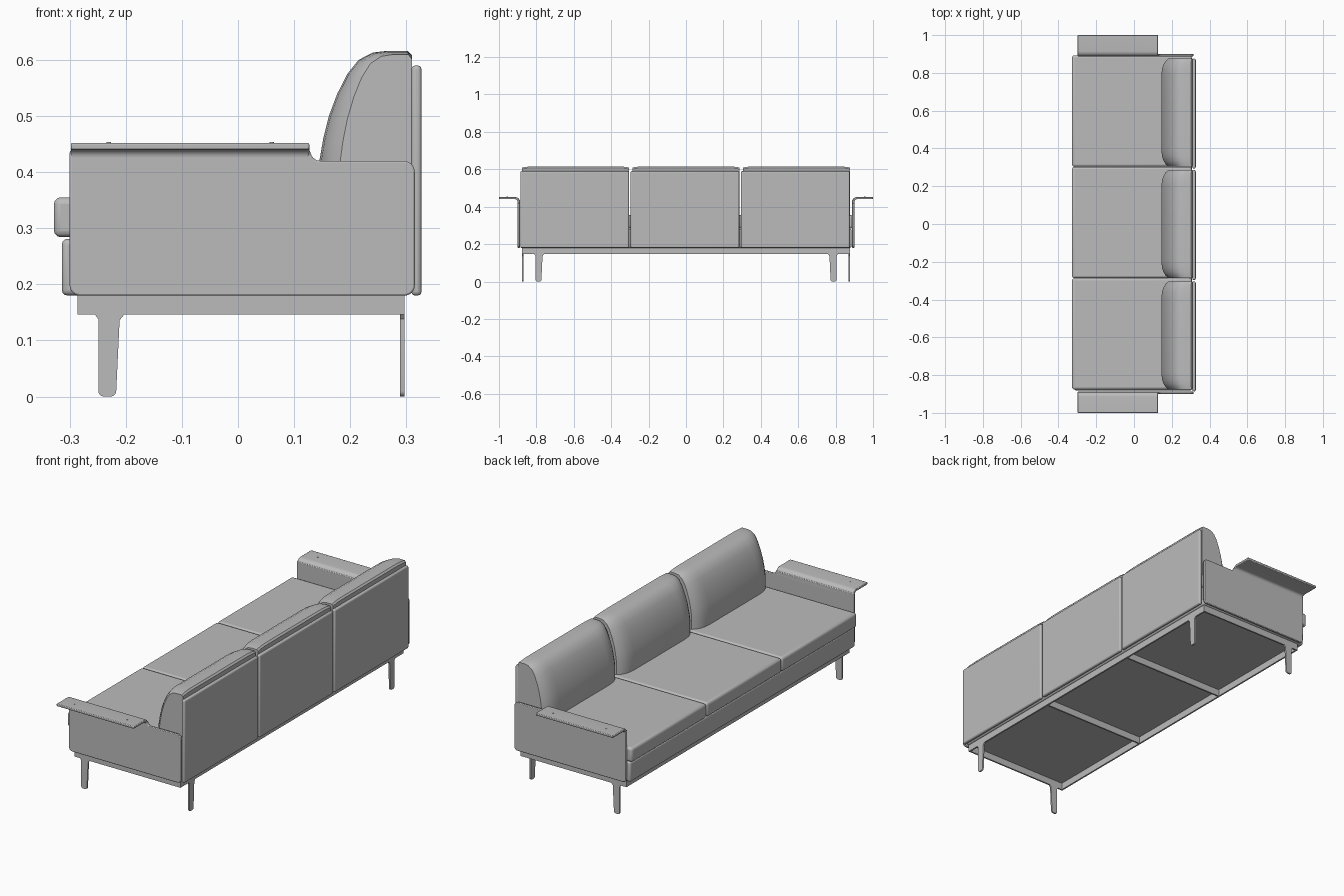
import bpy, bmesh, math
from mathutils import Vector

cube = bpy.data.objects.get("Cube")
if cube:
    bpy.data.objects.remove(cube, do_unlink=True)

grey = bpy.data.materials.new("soft grey")
grey.use_nodes = True
grey.diffuse_color = (0.5, 0.5, 0.5, 1)
grey.node_tree.nodes["Principled BSDF"].inputs["Base Color"].default_value = (0.5, 0.5, 0.5, 1)


def finish(name, bm, bevel=0.0, segments=3):
    bmesh.ops.recalc_face_normals(bm, faces=bm.faces)
    mesh = bpy.data.meshes.new(name)
    bm.to_mesh(mesh)
    bm.free()
    mesh.materials.append(grey)
    ob = bpy.data.objects.new(name, mesh)
    bpy.context.collection.objects.link(ob)
    if bevel:
        mod = ob.modifiers.new("Soft edges", "BEVEL")
        mod.width, mod.segments = bevel, segments
        mod.limit_method, mod.angle_limit = "ANGLE", math.radians(40)
    bpy.ops.object.select_all(action="DESELECT")
    ob.select_set(True)
    bpy.context.view_layer.objects.active = ob
    bpy.ops.object.shade_smooth_by_angle(angle=math.radians(35))
    return ob


def box(name, x, y, z, bevel=0.0):
    bm = bmesh.new()
    bmesh.ops.create_cube(bm, size=1)
    for v in bm.verts:
        v.co = Vector([(r[0] + r[1]) / 2 + c * (r[1] - r[0]) for c, r in zip(v.co, (x, y, z))])
    return finish(name, bm, bevel)


def prism(name, outline, start, end, place, bevel=0.0):
    """Extrude a 2D outline from start to end; place maps (u, v, depth) to xyz."""
    bm = bmesh.new()
    rings = [[bm.verts.new(place(u, v, d)) for u, v in outline] for d in (start, end)]
    n = len(outline)
    for i in range(n):
        j = (i + 1) % n
        bm.faces.new((rings[0][i], rings[0][j], rings[1][j], rings[1][i]))
    bm.faces.new(rings[0])
    bm.faces.new(rings[1])
    return finish(name, bm, bevel, 2)


def arc(cx, cz, r, a0, a1, n=6):
    return [(cx + r * math.cos(math.radians(a0 + (a1 - a0) * i / n)),
             cz + r * math.sin(math.radians(a0 + (a1 - a0) * i / n))) for i in range(n + 1)]


def back_cushion(name, y0, y1):
    # Curved front profile, lofted along y with rounded front corners
    profile = [(0.31, 0.35), (0.145, 0.35), (0.145, 0.42), (0.152, 0.46), (0.162, 0.5), (0.177, 0.54),
               (0.195, 0.575), (0.215, 0.6), (0.24, 0.613), (0.265, 0.616), (0.302, 0.616), (0.31, 0.608)]
    stations = [(0, 0.78), (0.012, 0.86), (0.03, 0.93), (0.055, 0.98), (0.09, 1)]
    stations = [(y0 + d, s) for d, s in stations] + [(y1 - d, s) for d, s in reversed(stations)]
    bm = bmesh.new()
    rings = [[bm.verts.new((0.31 + (x - 0.31) * s, y, z - (1 - s) * 0.03)) for x, z in profile]
             for y, s in stations]
    n = len(profile)
    for a, b in zip(rings, rings[1:]):
        for i in range(n):
            j = (i + 1) % n
            bm.faces.new((a[i], a[j], b[j], b[i]))
    bm.faces.new(rings[0])
    bm.faces.new(rings[-1])
    return finish(name, bm)


# Upholstered base, seats, back cushions and back panels
box("seat_base", (-0.314, 0.306), (-0.882, 0.886), (0.18, 0.281), 0.01)
for label, c in (("right", -0.59), ("middle", 0), ("left", 0.59)):
    box("seat_cushion_" + label, (-0.328, 0.306), (c - 0.286, c + 0.303), (0.284, 0.355), 0.012)
    back_cushion("back_cushion_" + label, c - 0.286, c + 0.286)
    box("back_panel_" + label, (0.309, 0.327), (c - 0.296, c + 0.285), (0.18, 0.59), 0.007)

# Bent sheet arms: side panel with a flared armrest along the front part
panel = (arc(-0.282, 0.198, 0.018, 180, 270) + arc(0.297, 0.198, 0.018, 270, 360)
         + arc(0.295, 0.4, 0.02, 0, 90) + arc(0.147, 0.438, 0.018, 270, 180) + [(-0.3, 0.438)])
flare = (arc(0.914, 0.426, 0.026, 180, 90) + [(1.0, 0.452), (1.0, 0.44)]
         + arc(0.914, 0.426, 0.014, 90, 180) + [(0.9, 0.41), (0.888, 0.41)])
for side, s in (("left", 1), ("right", -1)):
    prism("arm_panel_" + side, panel, 0.888, 0.9, lambda u, v, d: (u, s * d, v), 0.003)
    prism("armrest_" + side, flare, -0.298, 0.127, lambda u, v, d: (d, s * u, v), 0.003)
    for x in (-0.23, 0.06):
        ring = arc(x, s * 0.955, 0.004, 0, 330, 11)
        prism("armrest_screw_" + side, ring, 0.45, 0.4535, lambda u, v, d: (u, v, d))

# Under-frame of upright flat bars
for name, x in (("front_rail", -0.286), ("back_rail", 0.289)):
    box(name, (x, x + 0.008), (-0.876, 0.876), (0.146, 0.182))
for name, y in (("side_rail_right", -0.876), ("cross_bar_right", -0.299),
                ("cross_bar_left", 0.291), ("side_rail_left", 0.868)):
    box(name, (-0.284, 0.295), (y, y + 0.008), (0.146, 0.182))

# Flat tapered legs: front pair follows the side rails, back pair the back rail
leg = ([(-0.026, 0.15), (-0.026, 0.146), (-0.02, 0.138)] + arc(-0.01, 0.01, 0.01, 180, 270, 4)
       + arc(0.002, 0.01, 0.01, 270, 360, 4) + [(0.018, 0.136), (0.026, 0.146), (0.026, 0.15)])
for side, s in (("left", 1), ("right", -1)):
    prism("front_leg_" + side, leg, 0.868, 0.876, lambda u, v, d: (u - 0.229, s * d, v))
    prism("back_leg_" + side, leg, 0.289, 0.297, lambda u, v, d: (d, s * (0.785 - u), v))
